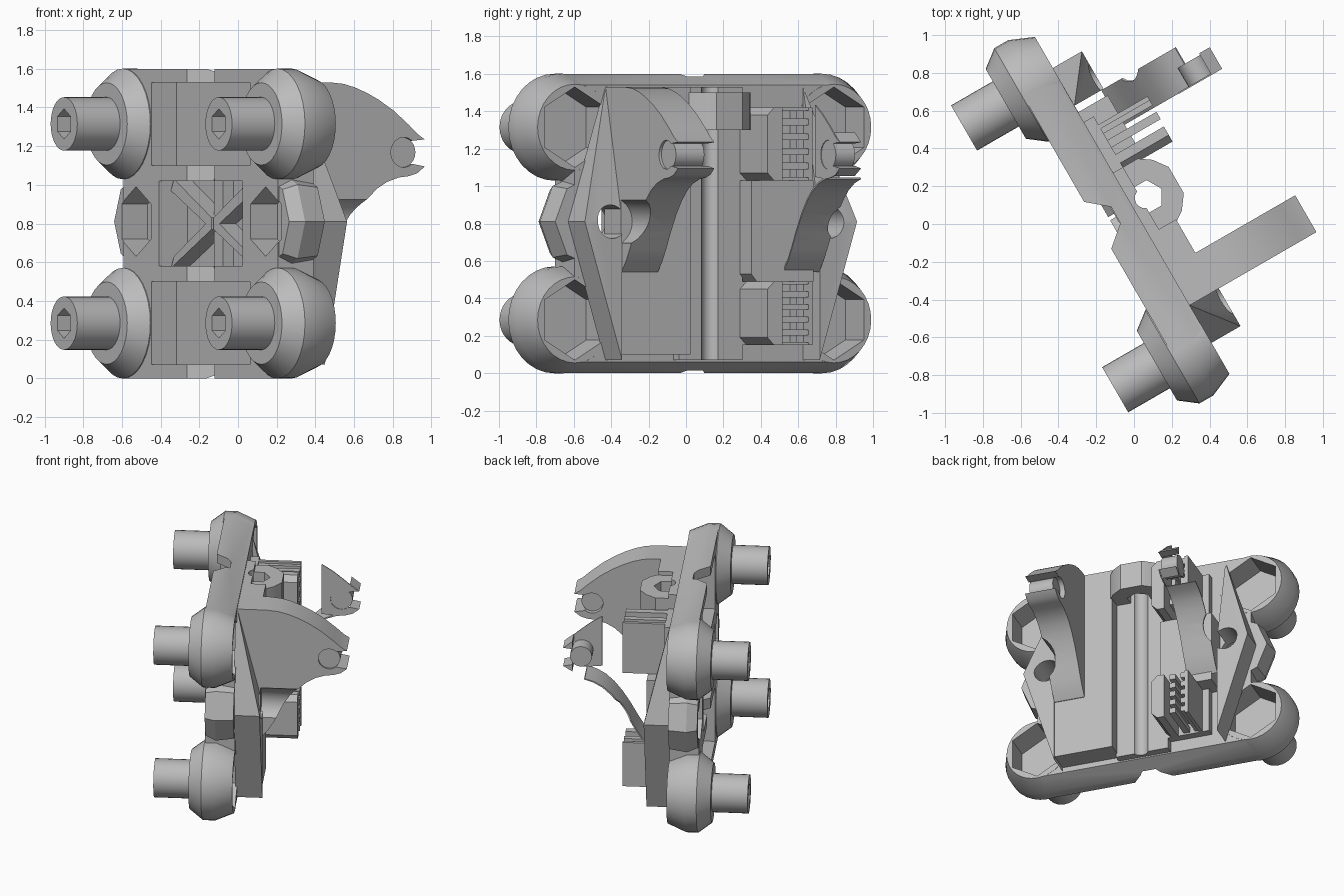
import bpy, bmesh, math
from math import cos, sin, pi, radians

if "Cube" in bpy.data.objects:
    bpy.data.objects.remove(bpy.data.objects["Cube"])

# Local frame: x = a (depth), y = b (along the plate), z up; turned 30 degrees at the end
grey = bpy.data.materials.new("mid_grey")
grey.diffuse_color = (0.5, 0.5, 0.5, 1)
grey.use_nodes = True
grey.node_tree.nodes["Principled BSDF"].inputs["Base Color"].default_value = grey.diffuse_color
MID = 0.09                       # symmetry centre along b
BS = (-0.71, 0.89)               # boss columns
ZS = (0.285, 1.315)              # boss rows
HOLES = (-0.58, 0.76)            # side hole columns


def loft(name, rings):
    bm = bmesh.new()
    vs = [[bm.verts.new(p) for p in r] for r in rings]
    n = len(rings[0])
    for r0, r1 in zip(vs, vs[1:]):
        for i in range(n):
            bm.faces.new((r0[i], r0[(i + 1) % n], r1[(i + 1) % n], r1[i]))
    bm.faces.new(vs[0])
    bm.faces.new(vs[-1])
    bmesh.ops.recalc_face_normals(bm, faces=bm.faces)
    me = bpy.data.meshes.new(name)
    bm.to_mesh(me)
    bm.free()
    me.materials.append(grey)
    ob = bpy.data.objects.new(name, me)
    bpy.context.collection.objects.link(ob)
    return ob


def along_a(name, pts, a0, a1):
    return loft(name, [[(a, b, z) for b, z in pts] for a in (a0, a1)])


def along_b(name, pts, b0, b1):
    return loft(name, [[(a, b, z) for a, z in pts] for b in (b0, b1)])


def along_z(name, pts, z0, z1):
    return loft(name, [[(a, b, z) for a, b in pts] for z in (z0, z1)])


def box(name, a0, a1, b0, b1, z0, z1):
    return along_a(name, [(b0, z0), (b1, z0), (b1, z1), (b0, z1)], a0, a1)


def ngon(b, z, r, n, turn=0.0):
    return [(b + r * cos(turn + 2 * pi * i / n), z + r * sin(turn + 2 * pi * i / n)) for i in range(n)]


def turned(name, b, z, steps, n=32):
    return loft(name, [[(a, p, q) for p, q in ngon(b, z, r, n)] for a, r in steps])


def boolean(ob, tools, op):
    for t in tools:
        m = ob.modifiers.new("bool", 'BOOLEAN')
        m.operation, m.object, m.solver = op, t, 'EXACT'
    dg = bpy.context.evaluated_depsgraph_get()
    dg.update()
    me = bpy.data.meshes.new_from_object(ob.evaluated_get(dg))
    ob.modifiers.clear()
    ob.data = me
    for t in tools:
        bpy.data.objects.remove(t, do_unlink=True)


# Base plate with chamfered back rails, four bosses and two octagonal bulges
def rect(a, i):
    return [(a, BS[0], i), (a, BS[1], i), (a, BS[1], 1.6 - i), (a, BS[0], 1.6 - i)]


plate = loft("carriage_plate", [rect(-0.17, 0), rect(-0.09, 0), rect(0.04, 0.06)])
adds = [turned("boss", b, z, [(-0.27, 0.213), (-0.175, 0.286), (-0.09, 0.286), (0.041, 0.23)])
        for b in BS for z in ZS]
adds += [loft("bulge", [[(a, p, q) for p, q in ngon(b, 0.81, r, 8)]
                        for a, r in ((-0.165, 0.235), (-0.09, 0.27), (0.039, 0.25))]) for b in HOLES]
boolean(plate, adds, 'UNION')

# Cuts: nut pockets, side holes, front recesses, vertical V groove
cuts = [along_a("cut", ngon(b, z, 0.215, 6, pi / 2), -0.16, 0.2) for b in BS for z in ZS]
cuts += [along_a("cut", ngon(b, 0.81, 0.09, 24), -0.4, 0.4) for b in HOLES]
cuts += [along_a("cut", ngon(b, 0.81, 0.18, 6, pi / 2), -0.4, -0.01) for b in HOLES]
cuts += [box("cut", -0.3, -0.02, -0.42, 0.60, z0, z1) for z0, z1 in ((0.07, 0.5), (1.10, 1.53))]
cuts += [box("cut", -0.3, 0.0, -0.34, 0.52, 0.58, 1.02)]
cuts += [along_z("cut", [(-0.3, 0.34), (-0.178, 0.24), (-0.06, 0.14), (-0.06, 0.04),
                         (-0.178, -0.06), (-0.3, -0.16)], -0.1, 1.7)]
boolean(plate, cuts, 'DIFFERENCE')

# Front X brace and post
for s in (-1, 1):
    for t in (-1, 1):
        along_a("front_brace", [(MID + s * 0.01, 0.80 - 0.03), (MID + s * 0.01, 0.80 + 0.03),
                                (MID + s * 0.40, 0.80 + t * 0.20 + 0.03),
                                (MID + s * 0.43, 0.80 + t * 0.20 - 0.03)], -0.10, 0.01)
box("front_post", -0.065, 0.01, MID - 0.045, MID + 0.045, 0.57, 1.03)

# Socket screws
for b in BS:
    for z in ZS:
        s = turned("screw", b, z, [(-0.525, 0.138), (-0.2, 0.138)])
        boolean(s, [along_a("cut", ngon(b, z, 0.078, 6, pi / 2), -0.7, -0.40)], 'DIFFERENCE')

# Triangular ridges: full depth below the hole, sloping back to the plate above it
for s, h in zip((-1, 1), HOLES):
    inner, outer = MID + s * 0.61, MID + s * 0.84
    r = along_a("side_ridge", [(inner, 1.53), (outer, 0.81), (inner, 0.07)], 0.03, 0.218)
    slope = along_b("cut", [(0.218, 0.81), (0.5, 0.81), (0.5, 1.7), (0.0, 1.7), (0.04, 1.53)], -2, 2)
    boolean(r, [along_a("cut", ngon(h, 0.81, 0.09, 24), -0.4, 0.6), slope], 'DIFFERENCE')

# Hook arm profile (a, z): convex top, open round notch at tip, concave underside
top = [(0.245, 1.53), (0.33, 1.522), (0.40, 1.503), (0.47, 1.475), (0.54, 1.44),
       (0.63, 1.383), (0.72, 1.31), (0.775, 1.26), (0.815, 1.235)]
notch = [(0.69 + 0.078 * cos(radians(t)), 1.168 + 0.078 * sin(radians(t))) for t in range(50, 311, 20)]
tip = [(0.815, 1.095), (0.77, 1.06), (0.72, 1.045)]
under = [(0.66, 1.038), (0.59, 1.015), (0.53, 0.98), (0.47, 0.925), (0.41, 0.85),
         (0.35, 0.755), (0.30, 0.665), (0.26, 0.60), (0.21, 0.54)]
arm = along_b("hook_arm", [(0.04, 1.53)] + top + notch + tip + under + [(0.04, 0.54)], -0.52, -0.295)
boolean(arm, [along_a("cut", ngon(HOLES[0], 0.81, 0.13, 24), 0.2, 0.9)], 'DIFFERENCE')
pin = ngon(0.69, 1.168, 0.0775, 24)
along_b("hook_pin", pin, -0.505, -0.33)

# Opposite arm: only its underside and its tip remain
skin = [(a - 0.006, z + 0.008) for a, z in reversed(under)]
under_arm = along_b("arm_underside", under + skin, 0.48, 0.70)
boolean(under_arm, [along_a("cut", ngon(HOLES[1], 0.81, 0.10, 24), 0.1, 0.9)], 'DIFFERENCE')
along_b("arm_tip", [(0.55, 1.434)] + top[5:] + notch + tip + [(0.66, 1.038), (0.55, 1.05)], 0.478, 0.486)
along_b("tip_pin", pin, 0.482, 0.60)
for lip in ([(0.75, 1.287), (0.815, 1.235), (0.75, 1.228)], [(0.75, 1.108), (0.815, 1.095), (0.75, 1.055)]):
    along_b("tip_lip", lip, 0.48, 0.61)

# Back panel, channel floor and middle pad
box("back_panel", 0.03, 0.205, -0.52, -0.09, 0.10, 1.53)
floor = box("channel_floor", 0.03, 0.10, -0.10, 0.29, 0.07, 1.53)
boolean(floor, [along_z("cut", [(0.12 + p, MID + q) for p, q in ngon(0, 0, 0.055, 16)], -0.2, 1.8)], 'DIFFERENCE')
along_a("middle_pad", [(0.276, 0.53), (0.31, 0.49), (0.66, 0.49), (0.66, 1.03), (0.276, 1.03)], 0.03, 0.22)

# Nut holder at the top of the channel
holder = along_z("nut_holder", [(0.03, 0.29), (0.19, 0.29), (0.255, 0.245), (0.31, 0.17), (0.31, 0.01),
                                (0.255, -0.065), (0.19, -0.11), (0.03, -0.11)], 1.30, 1.50)
hexagon = [(0.129 + p, MID + q) for p, q in ngon(0, 0, 0.09, 6)]
boolean(holder, [along_z("cut", hexagon, 1.0, 1.8)], 'DIFFERENCE')

# Toothed belt clamps
for z0, z1 in ((0.15, 0.49), (1.03, 1.42)):
    c = 0.04
    along_a("clamp_wall", [(0.276, z0 + c), (0.276 + c, z0), (0.368, z0), (0.368, z1),
                           (0.276 + c, z1), (0.276, z1 - c)], 0.03, 0.395)
    box("clamp_back", 0.03, 0.40, 0.525, 0.55, z0, z1)
    box("clamp_base", 0.03, 0.10, 0.276, 0.60, z0, z1)
    pitch = (z1 - z0) / 5
    for i in range(5):
        z = z0 + pitch * (i + 0.2)
        box("clamp_tooth", 0.05, 0.40, 0.41, 0.455, z, z + pitch * 0.6)
        box("clamp_tooth", 0.05, 0.40, 0.495, 0.53, z, z + pitch * 0.6)

# Smooth the round parts and turn the whole assembly
for ob in list(bpy.context.scene.objects):
    ob.rotation_euler = (0, 0, radians(30))
    ob.select_set(True)
    bpy.context.view_layer.objects.active = ob
bpy.ops.object.shade_smooth_by_angle(angle=radians(25))
